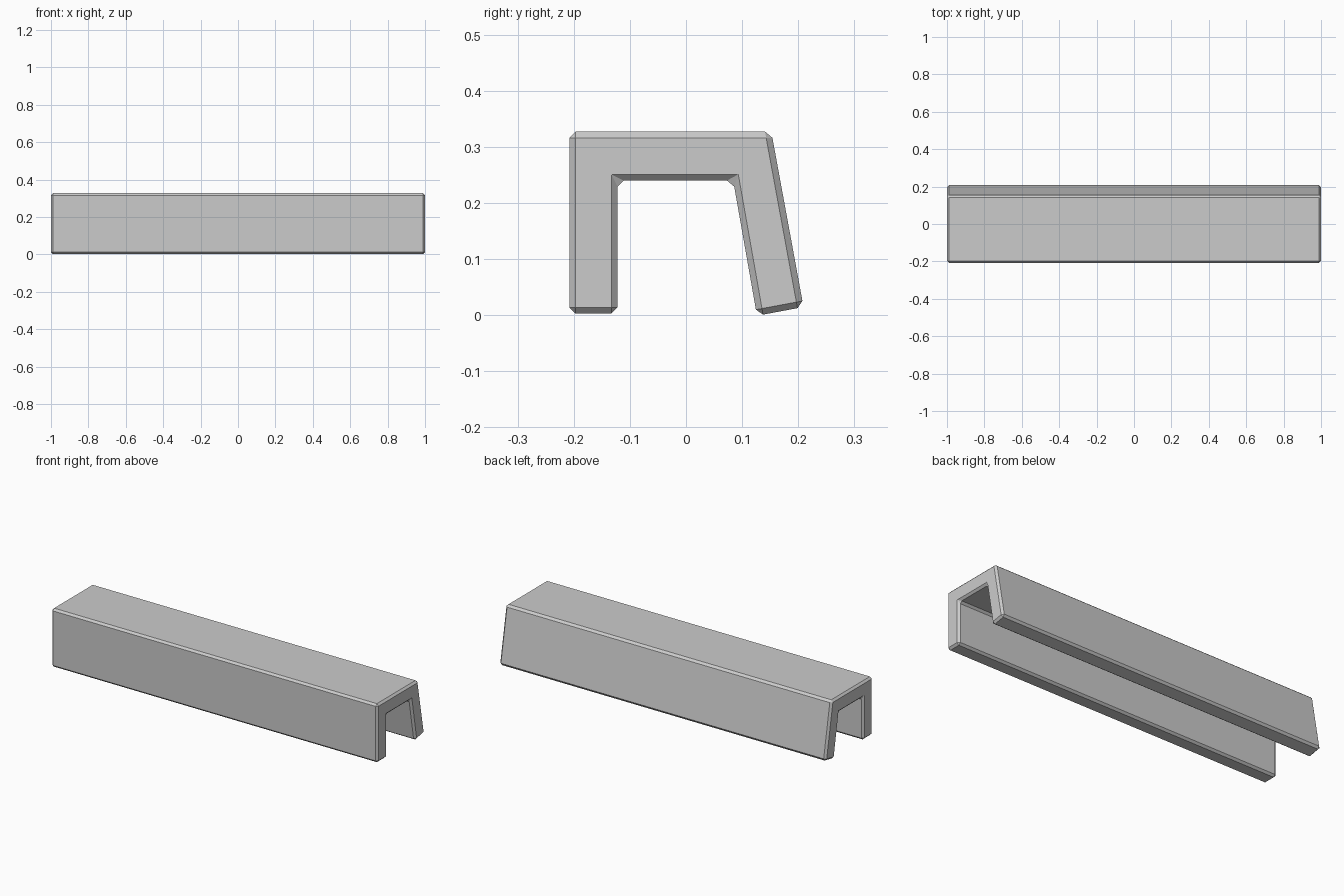
import bpy, bmesh

if "Cube" in bpy.data.objects:
    bpy.data.objects.remove(bpy.data.objects["Cube"])

# Channel cross-section (y, z): upright front leg, flat top, splayed back leg
profile = [(-0.208, 0.003), (-0.122, 0.003), (-0.122, 0.240), (0.084, 0.240),
           (0.1265, -0.001), (0.2095, 0.0145), (0.152, 0.327), (-0.208, 0.327)]

# Extrude the section along x
bm = bmesh.new()
face = bm.faces.new([bm.verts.new((-1, y, z)) for y, z in profile])
ext = bmesh.ops.extrude_face_region(bm, geom=[face], use_keep_orig=True)
verts = [g for g in ext["geom"] if isinstance(g, bmesh.types.BMVert)]
bmesh.ops.translate(bm, verts=verts, vec=(2, 0, 0))
bmesh.ops.recalc_face_normals(bm, faces=bm.faces)
mesh = bpy.data.meshes.new("channel_beam")
bm.to_mesh(mesh)
bm.free()
beam = bpy.data.objects.new("channel_beam", mesh)
bpy.context.collection.objects.link(beam)

# Single-segment chamfer on every edge, including the inner corners
bevel = beam.modifiers.new("chamfer", 'BEVEL')
bevel.width = 0.011
bevel.segments = 1
bevel.limit_method = 'ANGLE'
bevel.angle_limit = 0.5
